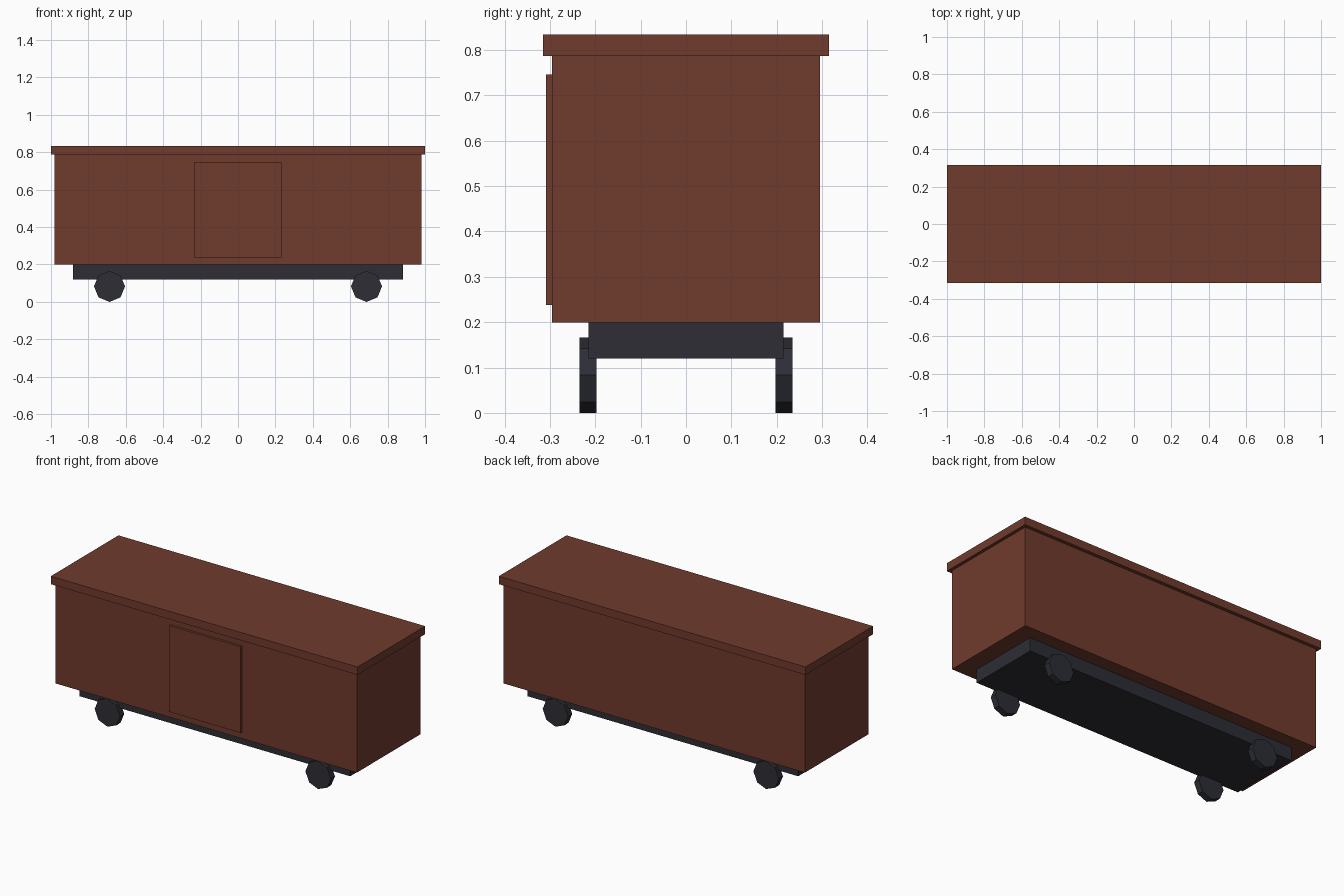
import bpy
import math

if "Cube" in bpy.data.objects:
    bpy.data.objects.remove(bpy.data.objects["Cube"])


def material(name, rgb):
    m = bpy.data.materials.new(name)
    m.diffuse_color = (*rgb, 1.0)
    m.use_nodes = True
    m.node_tree.nodes["Principled BSDF"].inputs["Base Color"].default_value = m.diffuse_color
    return m


RED = material("oxide_red", (0.162, 0.043, 0.026))
DARK = material("dark_steel", (0.026, 0.027, 0.036))


def box(name, lo, hi, mat):
    """Box spanning two opposite corners."""
    bpy.ops.mesh.primitive_cube_add(size=1)
    ob = bpy.context.object
    ob.name = name
    ob.location = [(a + b) / 2 for a, b in zip(lo, hi)]
    ob.scale = [b - a for a, b in zip(lo, hi)]
    bpy.ops.object.transform_apply(location=False, rotation=False, scale=True)
    ob.data.materials.append(mat)
    return ob


# Wagon body, overhanging roof and the single front door
box("body", (-0.982, -0.295, 0.199), (0.982, 0.295, 0.787), RED)
box("roof", (-1.0, -0.315, 0.787), (1.0, 0.315, 0.834), RED)
box("door", (-0.234, -0.309, 0.238), (0.234, -0.290, 0.746), RED)

# Underframe
box("underframe", (-0.882, -0.215, 0.12), (0.882, 0.215, 0.199), DARK)

# Four eight-sided wheels, each with a corner on the ground
R = 0.083
for end, x in (("left", -0.687), ("right", 0.687)):
    for side, y in (("front", -0.216), ("back", 0.216)):
        bpy.ops.mesh.primitive_cylinder_add(
            vertices=8, radius=R, depth=0.038,
            location=(x, y, R), rotation=(math.pi / 2, 0, 0))
        wheel = bpy.context.object
        wheel.name = f"wheel_{side}_{end}"
        wheel.data.materials.append(DARK)
